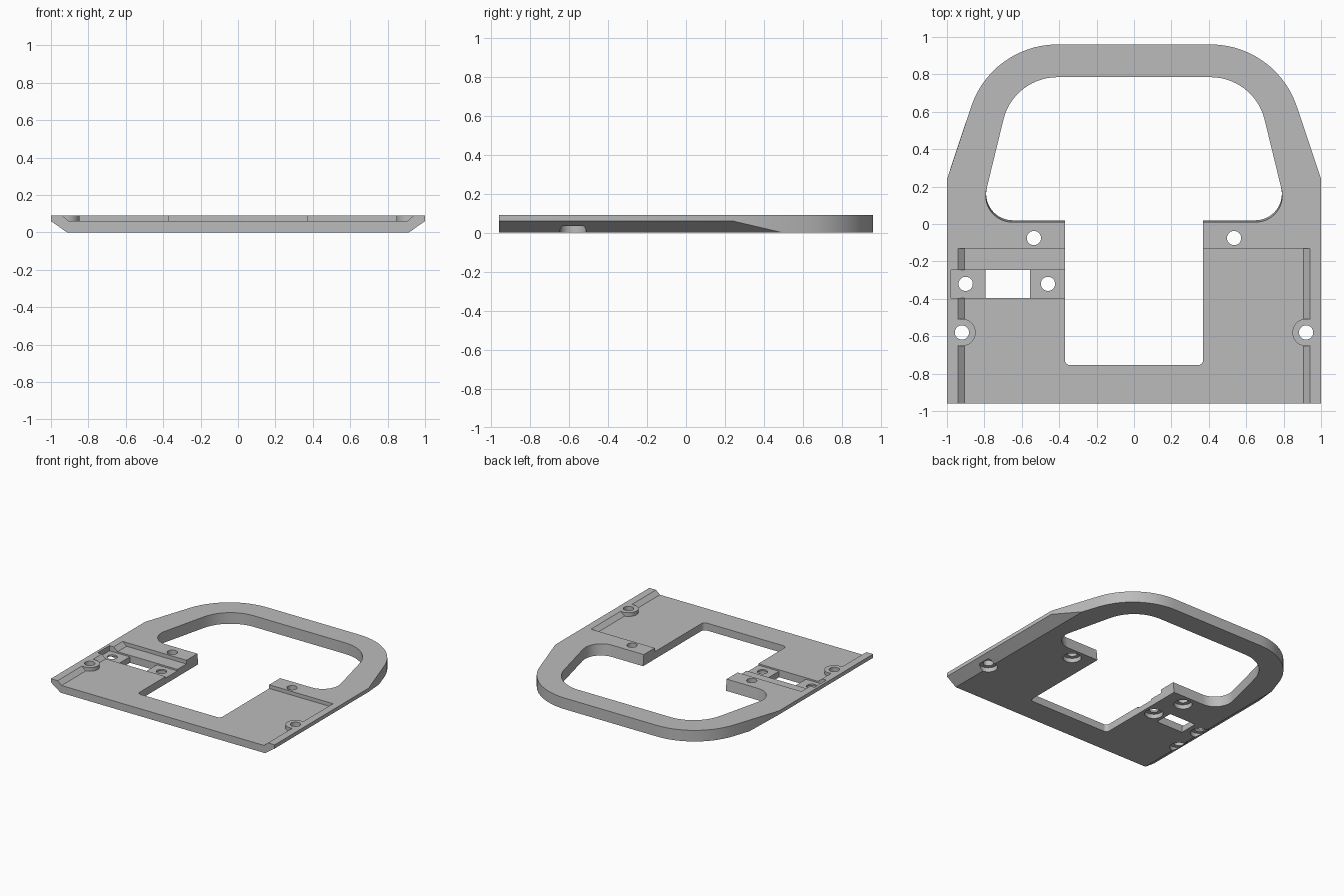
import bpy, bmesh, math
from mathutils import Vector

cube = bpy.data.objects.get("Cube")
if cube:
    bpy.data.objects.remove(cube, do_unlink=True)

grey = bpy.data.materials.new("plain grey")
grey.use_nodes = True
grey.diffuse_color = (0.5, 0.5, 0.5, 1)
grey.node_tree.nodes["Principled BSDF"].inputs["Base Color"].default_value = (0.5, 0.5, 0.5, 1)

THICK, FLOOR = 0.09, 0.06


def loft(name, ring_a, ring_b):
    """Solid between two matching rings of points."""
    bm = bmesh.new()
    a = [bm.verts.new(p) for p in ring_a]
    b = [bm.verts.new(p) for p in ring_b]
    bm.faces.new(a)
    bm.faces.new(b)
    for i in range(len(a)):
        j = (i + 1) % len(a)
        bm.faces.new((a[i], a[j], b[j], b[i]))
    bmesh.ops.recalc_face_normals(bm, faces=bm.faces)
    mesh = bpy.data.meshes.new(name)
    bm.to_mesh(mesh)
    bm.free()
    mesh.materials.append(grey)
    obj = bpy.data.objects.new(name, mesh)
    bpy.context.collection.objects.link(obj)
    return obj


def prism(name, outline, z0, z1, top=None):
    return loft(name, [(x, y, z0) for x, y in outline],
                [(x, y, z1) for x, y in (top or outline)])


def bar(name, profile, y0, y1):
    """Extrude an x-z profile along y."""
    return loft(name, [(x, y0, z) for x, z in profile],
                [(x, y1, z) for x, z in profile])


def box(name, x0, x1, y0, y1, z0, z1):
    return prism(name, [(x0, y0), (x1, y0), (x1, y1), (x0, y1)], z0, z1)


def disc(name, x, y, r, z0, z1):
    ring = [(x + r * math.cos(t * math.tau / 40), y + r * math.sin(t * math.tau / 40))
            for t in range(40)]
    return prism(name, ring, z0, z1)


def rounded(corners, steps=14):
    """Polygon whose corners (x, y, radius) are filleted."""
    out = []
    for i, (x, y, r) in enumerate(corners):
        p = Vector((x, y))
        if not r:
            out.append((x, y))
            continue
        u = (Vector(corners[i - 1][:2]) - p).normalized()
        v = (Vector(corners[(i + 1) % len(corners)][:2]) - p).normalized()
        half = u.angle(v) / 2
        centre = p + (u + v).normalized() * (r / math.sin(half))
        start = p + u * (r / math.tan(half)) - centre
        end = p + v * (r / math.tan(half)) - centre
        sweep = start.angle_signed(end)
        a0 = math.atan2(start.y, start.x)
        for s in range(steps + 1):
            a = a0 - sweep * s / steps
            out.append((centre.x + r * math.cos(a), centre.y + r * math.sin(a)))
    return out


def mirrored(half):
    return half + [(-x, y, r) for x, y, r in reversed(half)]


def combine(target, tool, operation="DIFFERENCE"):
    mod = target.modifiers.new("cut", "BOOLEAN")
    mod.operation, mod.solver, mod.object = operation, "EXACT", tool
    bpy.context.view_layer.update()
    graph = bpy.context.evaluated_depsgraph_get()
    mesh = bpy.data.meshes.new_from_object(target.evaluated_get(graph))
    target.modifiers.clear()
    target.data = mesh
    bpy.data.objects.remove(tool, do_unlink=True)


# Plate with a tapered, rounded rear handle
plate = prism("base_plate", rounded(mirrored(
    [(1, -0.96, 0), (1, 0.24, 0), (0.76, 0.96, 0.486)])), 0, THICK)

# Bevelled underside along both sides
combine(plate, bar("bevel_envelope",
        [(-0.83, -0.06), (0.83, -0.06), (1.085, 0.12), (-1.085, 0.12)], -1.2, 1.2),
        "INTERSECT")


# Hand opening joined to the front notch, with slightly sloped front walls
def opening(shift):
    return rounded(mirrored([(0.37, -0.755, 0.03), (0.37, 0.02 - shift, 0),
                             (0.829 + shift * 0.24, 0.02 - shift, 0.1415),
                             (0.643, 0.785, 0.297)]))


combine(plate, prism("opening_cutter", opening(0), -0.001, THICK + 0.001, opening(0.01)))

# Shallow front recess with sloped sides, leaving round screw bosses
recess = bar("recess_cutter", [(-0.905, FLOOR), (0.905, FLOOR), (0.975, 0.12),
                               (-0.975, 0.12)], -1.1, -0.13)
for side in (-1, 1):
    combine(recess, disc("boss", side * 0.92, -0.58, 0.073, 0, 0.2))
combine(plate, recess)

# Cross slot and window on the right side
combine(plate, box("slot_cutter", -0.978, -0.36, -0.395, -0.245, 0.048, 0.2))
combine(plate, box("window_cutter", -0.795, -0.555, -0.395, -0.245, -0.1, 0.2))

# Screw holes, counterbored from below
for x, y in [(-0.92, -0.58), (0.92, -0.58), (-0.535, -0.075), (0.535, -0.075),
             (-0.9, -0.32), (-0.46, -0.32)]:
    combine(plate, disc("hole_cutter", x, y, 0.038, -0.1, 0.2))
    combine(plate, disc("counterbore_cutter", x, y, 0.068, -0.1, 0.035))

# Smooth the round walls, keep edges sharp
bpy.ops.object.select_all(action="DESELECT")
plate.select_set(True)
bpy.context.view_layer.objects.active = plate
bpy.ops.object.shade_smooth_by_angle(angle=math.radians(25))
